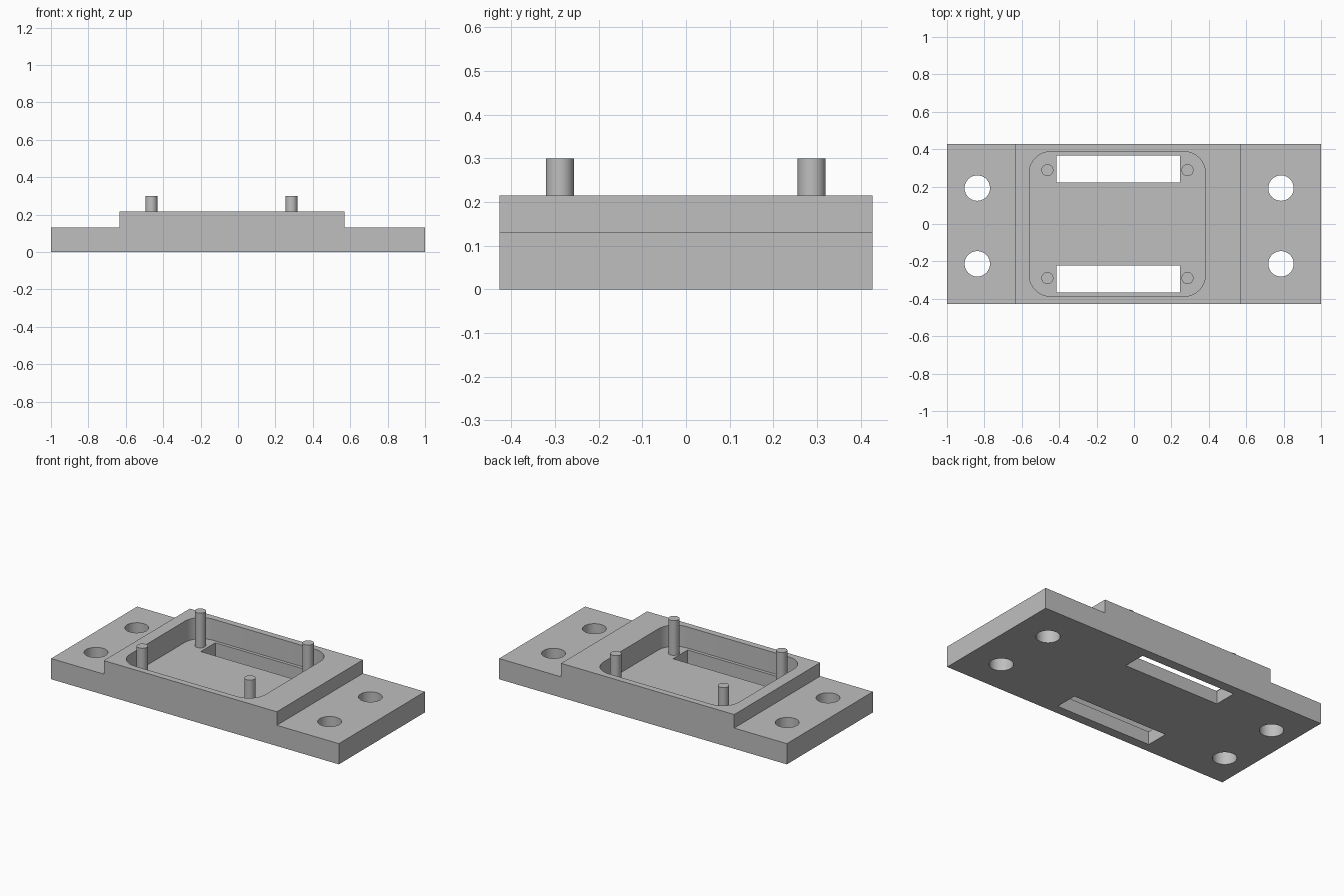
import bpy, bmesh, math

cube = bpy.data.objects.get("Cube")
if cube:
    bpy.data.objects.remove(cube, do_unlink=True)

HALF_DEPTH = 0.427
FLANGE_TOP, BLOCK_TOP, PIN_TOP = 0.13, 0.215, 0.30
FLOOR = 0.082

grey = bpy.data.materials.new("plain grey")
grey.use_nodes = True
grey.diffuse_color = (0.52, 0.52, 0.52, 1)
grey.node_tree.nodes["Principled BSDF"].inputs["Base Color"].default_value = grey.diffuse_color


def prism(name, outline, offset):
    """Extrude a closed 3D outline along an offset into a solid."""
    bm = bmesh.new()
    face = bm.faces.new([bm.verts.new(p) for p in outline])
    new = bmesh.ops.extrude_face_region(bm, geom=[face])["geom"]
    bmesh.ops.translate(bm, vec=offset, verts=[v for v in new if isinstance(v, bmesh.types.BMVert)])
    bmesh.ops.recalc_face_normals(bm, faces=bm.faces)
    mesh = bpy.data.meshes.new(name)
    bm.to_mesh(mesh)
    bm.free()
    mesh.materials.append(grey)
    ob = bpy.data.objects.new(name, mesh)
    bpy.context.collection.objects.link(ob)
    return ob


def rounded_box(name, x0, x1, y0, y1, z0, z1, r, steps=10):
    """Upright box with rounded vertical corners."""
    pts = []
    corners = [(x1 - r, y1 - r), (x0 + r, y1 - r), (x0 + r, y0 + r), (x1 - r, y0 + r)]
    for i, (cx, cy) in enumerate(corners):
        for k in range(steps + 1):
            a = math.pi / 2 * (i + k / steps)
            pts.append((cx + r * math.cos(a), cy + r * math.sin(a), z0))
    return prism(name, pts, (0, 0, z1 - z0))


def box(name, x0, x1, y0, y1, z0, z1):
    return prism(name, [(x0, y0, z0), (x1, y0, z0), (x1, y1, z0), (x0, y1, z0)], (0, 0, z1 - z0))


def cylinder(name, x, y, r, z0, z1, sides=40):
    angles = [2 * math.pi * i / sides for i in range(sides)]
    return prism(name, [(x + r * math.cos(a), y + r * math.sin(a), z0) for a in angles], (0, 0, z1 - z0))


def activate(ob):
    bpy.ops.object.select_all(action="DESELECT")
    ob.select_set(True)
    bpy.context.view_layer.objects.active = ob


def cut(target, cutter):
    mod = target.modifiers.new("cut", "BOOLEAN")
    mod.operation, mod.solver, mod.object = "DIFFERENCE", "EXACT", cutter
    activate(target)
    bpy.ops.object.modifier_apply(modifier=mod.name)
    bpy.data.objects.remove(cutter, do_unlink=True)


# Stepped base plate: flanges either side of a raised block
profile = [(-1, 0), (1, 0), (1, FLANGE_TOP), (0.569, FLANGE_TOP), (0.569, BLOCK_TOP),
           (-0.634, BLOCK_TOP), (-0.634, FLANGE_TOP), (-1, FLANGE_TOP)]
base = prism("base_plate", [(x, -HALF_DEPTH, z) for x, z in profile], (0, 2 * HALF_DEPTH, 0))

# Rounded pocket in the raised block
cut(base, rounded_box("pocket_cutter", -0.56, 0.382, -0.387, 0.387, FLOOR, 0.4, 0.115))

# Two long slots through the pocket floor
for side in (-1, 1):
    y0, y1 = sorted((side * 0.223, side * 0.367))
    cut(base, box("slot_cutter", -0.415, 0.246, y0, y1, -0.1, 0.15))

# Four mounting holes through the flanges
for x in (-0.838, 0.786):
    for y in (-0.213, 0.192):
        cut(base, cylinder("hole_cutter", x, y, 0.068, -0.1, 0.3))

# Four locating pins standing on the pocket floor
parts = [base]
for x, end in ((-0.463, "right"), (0.286, "left")):
    for y, row in ((-0.289, "front"), (0.288, "back")):
        parts.append(cylinder(f"pin_{row}_{end}", x, y, 0.032, FLOOR - 0.01, PIN_TOP))

for ob in parts:
    activate(ob)
    bpy.ops.object.shade_smooth_by_angle(angle=math.radians(30))
